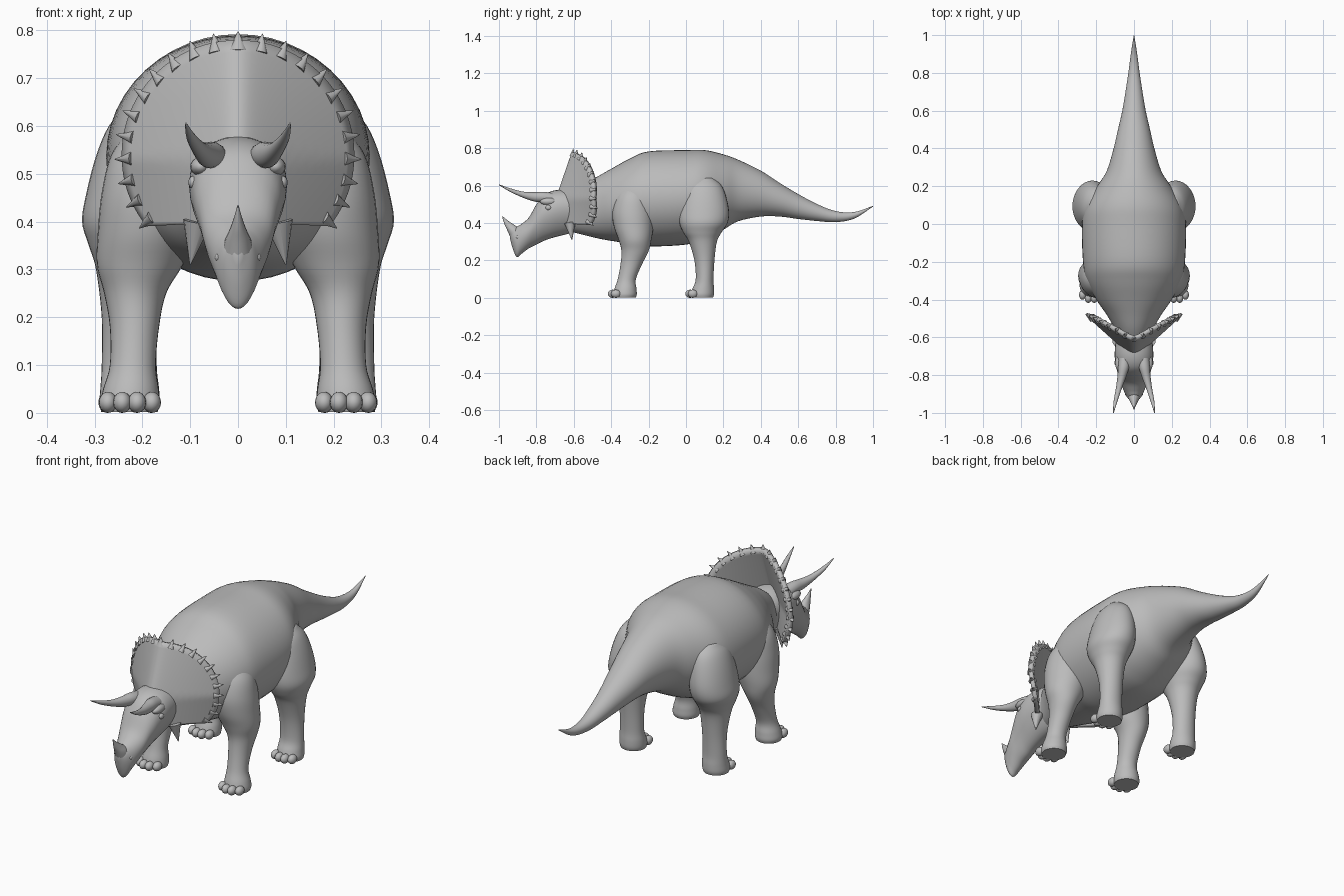
import bpy, bmesh, math
from mathutils import Vector, Matrix

cube = bpy.data.objects.get("Cube")
if cube:
    bpy.data.objects.remove(cube, do_unlink=True)

skin = bpy.data.materials.new("grey_skin")
skin.use_nodes = True
skin.diffuse_color = (0.5, 0.5, 0.5, 1)
skin.node_tree.nodes["Principled BSDF"].inputs["Base Color"].default_value = (0.5, 0.5, 0.5, 1)


def finish(name, bm, mirror=False, angle=60, thickness=0):
    """Turn a bmesh into a smooth object, mirrored across x if wanted."""
    bmesh.ops.recalc_face_normals(bm, faces=bm.faces[:])
    mesh = bpy.data.meshes.new(name)
    bm.to_mesh(mesh)
    bm.free()
    mesh.materials.append(skin)
    obj = bpy.data.objects.new(name, mesh)
    bpy.context.collection.objects.link(obj)
    if thickness:
        mod = obj.modifiers.new("thickness", 'SOLIDIFY')
        mod.thickness, mod.offset = thickness, 0
    if mirror:
        mod = obj.modifiers.new("mirror", 'MIRROR')
        mod.use_mirror_merge = False
    bpy.ops.object.select_all(action='DESELECT')
    obj.select_set(True)
    bpy.context.view_layer.objects.active = obj
    bpy.ops.object.shade_smooth_by_angle(angle=math.radians(angle))
    return obj


def spline(rows, steps=5):
    """Catmull-Rom interpolation through rows of numbers."""
    pts = [Vector(r) for r in rows]
    pts = [pts[0] * 2 - pts[1]] + pts + [pts[-1] * 2 - pts[-2]]
    out = []
    for p, a, b, n in zip(pts, pts[1:], pts[2:], pts[3:]):
        for i in range(steps):
            t = i / steps
            out.append(0.5 * (2 * a + (b - p) * t + (2 * p - 5 * a + 4 * b - n) * t * t
                              + (3 * a - p - 3 * b + n) * t ** 3))
    return out + [pts[-2]]


def loft(bm, axis, rows, sides=32, taper=0):
    """Skin oval sections; row = (position, x min, x max, other min, other max)."""
    rings = []
    for t, x0, x1, b0, b1 in spline(rows):
        ring = []
        for i in range(sides):
            a = math.tau * i / sides
            s = math.sin(a)
            x = (x0 + x1) / 2 + (x1 - x0) / 2 * math.cos(a) * (1 + taper * s)
            b = (b0 + b1) / 2 + (b1 - b0) / 2 * s
            ring.append(bm.verts.new((x, t, b) if axis == 'y' else (x, b, t)))
        rings.append(ring)
    for r, q in zip(rings, rings[1:]):
        for i in range(sides):
            j = (i + 1) % sides
            bm.faces.new((r[i], r[j], q[j], q[i]))
    for ring in (rings[0], rings[-1]):
        bm.faces.new(ring)


def centred(rows):
    """Sections given as (y, half width, bottom, top)."""
    return [(y, -w, w, lo, hi) for y, w, lo, hi in rows]


def ball(bm, centre, size):
    m = Matrix.Translation(centre) @ Matrix.Diagonal((*size, 1))
    bmesh.ops.create_uvsphere(bm, u_segments=16, v_segments=10, radius=1, matrix=m)


def spike(bm, base, tip, width, depth=1):
    """Cone from base to tip, optionally flattened front to back."""
    base, tip = Vector(base), Vector(tip)
    d = tip - base
    m = (Matrix.Translation((base + tip) / 2) @ d.to_track_quat('Z', 'Y').to_matrix().to_4x4()
         @ Matrix.Diagonal((width, width * depth, 1, 1)))
    bmesh.ops.create_cone(bm, cap_ends=True, segments=12, radius1=1, radius2=0.04,
                          depth=d.length, matrix=m)


# Torso and tail
bm = bmesh.new()
loft(bm, 'y', centred([
    (-.64, .07, .36, .54), (-.56, .10, .34, .60), (-.48, .145, .32, .645),
    (-.40, .20, .305, .69), (-.30, .25, .29, .745), (-.20, .27, .275, .783),
    (0, .275, .285, .79), (.10, .255, .315, .79), (.20, .195, .365, .767),
    (.28, .145, .41, .738), (.40, .108, .435, .68), (.50, .085, .435, .615),
    (.60, .062, .422, .555), (.70, .045, .411, .502), (.80, .03, .405, .464),
    (.90, .017, .424, .459), (1, .001, .488, .492)]), sides=48)
finish("body_and_tail", bm)

# Head, egg-shaped so that it narrows to the jaw
bm = bmesh.new()
loft(bm, 'y', centred([
    (-.54, .08, .37, .55), (-.62, .095, .345, .575), (-.70, .10, .325, .575),
    (-.76, .092, .305, .55), (-.80, .08, .285, .50), (-.84, .068, .265, .43),
    (-.88, .054, .235, .395), (-.905, .043, .218, .38), (-.925, .03, .26, .365),
    (-.942, .008, .32, .35)]), taper=.22)
finish("head", bm)

# Horns
bm = bmesh.new()
loft(bm, 'y', [(-.71, .02, .08, .50, .56), (-.76, .026, .084, .51, .567),
               (-.81, .042, .088, .515, .565), (-.87, .064, .096, .535, .568),
               (-.94, .088, .108, .567, .586), (-1, .107, .111, .603, .607)], sides=16)
finish("brow_horns", bm, mirror=True)
bm = bmesh.new()
loft(bm, 'z', [(.33, -.034, .034, -.942, -.85), (.36, -.028, .028, -.955, -.875),
               (.385, -.017, .017, -.967, -.91), (.41, -.008, .008, -.976, -.948),
               (.435, -.001, .001, -.983, -.979)], sides=16)
finish("nose_horn", bm)
bm = bmesh.new()
spike(bm, (.085, -.62, .40), (.10, -.61, .31), .03)
finish("cheek_horns", bm, mirror=True)


# Frill: a thin fan folded back on both sides of a central ridge
def frill_point(x, z):
    fold = 1.47 - 1.05 * z
    y = -.69 + .35 * max(z - .53, 0) + fold * (math.hypot(x, .02) - .015)
    return Vector((x, y, z))


def rim(angle, radius):
    return radius * math.cos(angle), .54 + radius * math.sin(angle)


def rim_angle(t):
    return math.radians(-39 + 258 * t)


COLS, ROWS, SPIKES = 80, 14, 23
bm = bmesh.new()
grid = []
for i in range(COLS + 1):
    ex, ez = rim(rim_angle(i / COLS), .236)
    column = []
    for j in range(ROWS + 1):
        s = .05 + .95 * j / ROWS
        column.append(bm.verts.new(frill_point(ex * s, .40 + (ez - .40) * s)))
    grid.append(column)
for a, b in zip(grid, grid[1:]):
    for j in range(ROWS):
        bm.faces.new((a[j], b[j], b[j + 1], a[j + 1]))
finish("frill", bm, thickness=.022)

# Spikes along the frill rim
bm = bmesh.new()
for k in range(SPIKES):
    a = rim_angle((k + .2) / (SPIKES - .6))
    base = frill_point(*rim(a, .218))
    tip = frill_point(*rim(a, .258)) + Vector((0, -.01, 0))
    spike(bm, base, tip, .020, .8)
finish("frill_spikes", bm)

# Front legs with toes
bm = bmesh.new()
loft(bm, 'z', [(.60, .10, .22, -.34, -.22), (.54, .08, .265, -.375, -.19),
               (.46, .07, .285, -.395, -.175), (.38, .085, .293, -.385, -.175),
               (.31, .115, .295, -.36, -.185), (.25, .15, .28, -.345, -.20),
               (.18, .165, .268, -.35, -.235), (.10, .172, .268, -.365, -.268),
               (.05, .166, .282, -.382, -.265), (.02, .164, .288, -.388, -.263),
               (.002, .168, .284, -.385, -.268)])
for x, y in ((.18, -.375), (.211, -.392), (.242, -.392), (.272, -.375)):
    ball(bm, (x, y, .022), (.019, .026, .022))
finish("front_legs", bm, mirror=True)

# Hind legs with toes
bm = bmesh.new()
loft(bm, 'z', [(.64, .14, .235, .05, .15), (.60, .13, .27, -.005, .19),
               (.54, .12, .296, -.025, .215), (.46, .12, .317, -.038, .23),
               (.40, .125, .326, -.035, .222), (.35, .14, .312, -.015, .19),
               (.30, .155, .297, .015, .165), (.20, .168, .285, .045, .152),
               (.10, .17, .285, .052, .147), (.05, .165, .288, .035, .15),
               (.02, .164, .29, .025, .15), (.002, .168, .286, .03, .145)])
for x, y in ((.182, .036), (.212, .022), (.243, .022), (.273, .036)):
    ball(bm, (x, y, .022), (.019, .026, .022))
finish("hind_legs", bm, mirror=True)

# Eyes, brow ridges and nostrils
for name, centre, size in (("eyes", (.092, -.735, .482), (.012, .016, .014)),
                           ("brow_ridges", (.078, -.735, .515), (.022, .045, .02)),
                           ("nostrils", (.041, -.895, .325), (.008, .014, .01))):
    bm = bmesh.new()
    ball(bm, centre, size)
    finish(name, bm, mirror=True)
